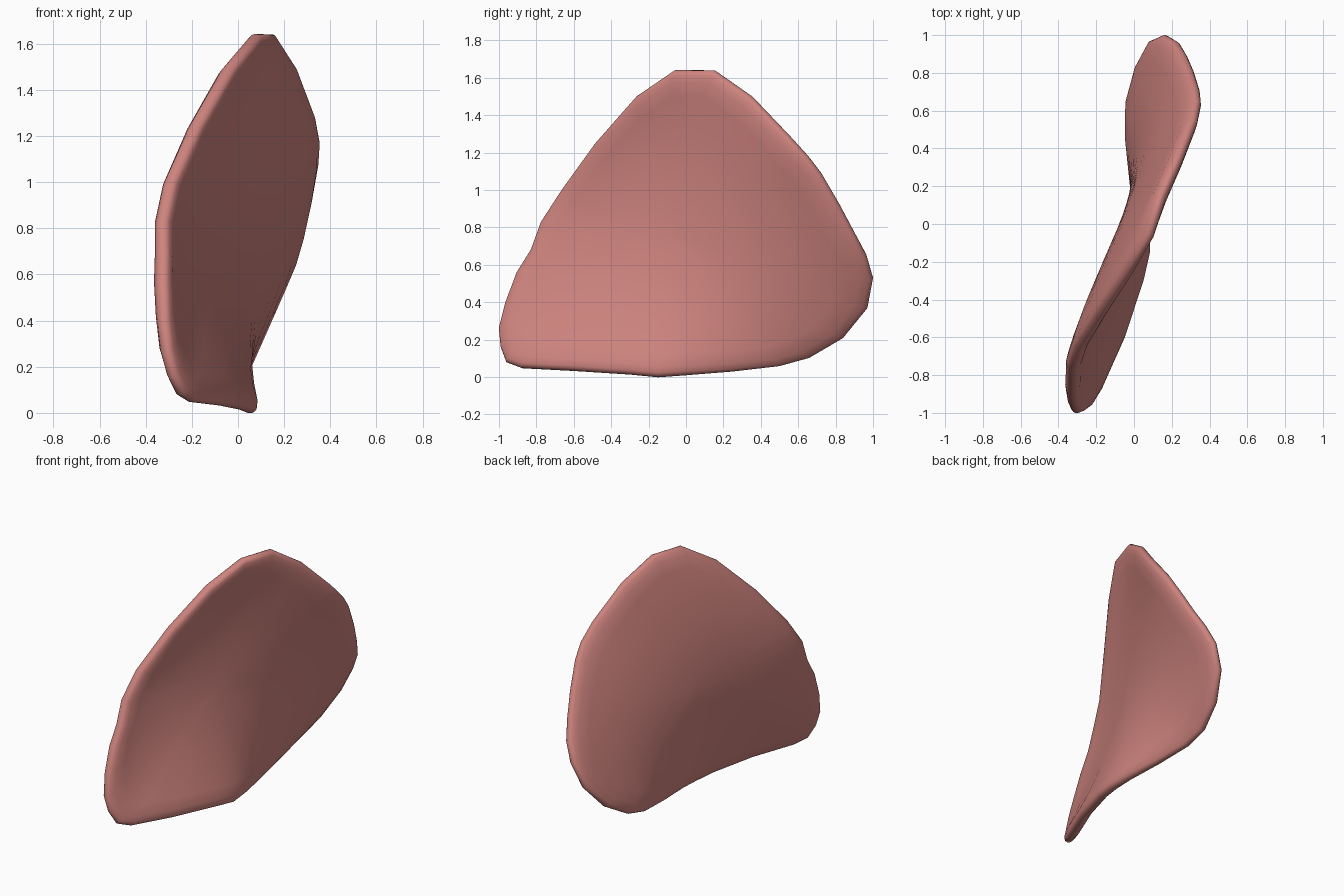
import bpy
import bmesh
import math
from mathutils import Vector

cube = bpy.data.objects.get("Cube")
if cube:
    bpy.data.objects.remove(cube, do_unlink=True)

# Rim of the twisted shell, running from the crest over the back to the front
RIM = [Vector(p) for p in (
    (.085, -.06, 1.64), (.15, .15, 1.64), (.24, .35, 1.5), (.32, .55, 1.29),
    (.34, .65, 1.18), (.332, .72, 1.09), (.3, .82, .92), (.265, .9, .77),
    (.225, .965, .65), (.165, 1, .53), (.095, .97, .37), (.025, .84, .21),
    (-.025, .66, .105), (-.025, .5, .06), (.01, .25, .03), (.05, 0, .01),
    (.06, -.15, 0), (.025, -.3, .015), (-.07, -.6, .035), (-.195, -.88, .05),
    (-.245, -.96, .08), (-.285, -.99, .16), (-.31, -1, .26),
    (-.325, -.965, .4), (-.33, -.905, .56), (-.33, -.83, .68),
    (-.33, -.775, .83), (-.295, -.665, 1.0), (-.18, -.485, 1.25),
    (-.035, -.265, 1.5),
)]
CENTRE = Vector((0, -.1, .75))
RINGS = (.12, .25, .38, .5, .62, .74, .85, .94)
DISH = .08
COUNT = len(RIM)


def rim_blend(point):
    """Smoothly carry the sideways twist of the rim into the interior."""
    spokes = [(r.yz - point.yz) for r in RIM]
    halves = [math.tan(abs(spokes[i].angle(spokes[(i + 1) % COUNT])) / 2)
              for i in range(COUNT)]
    weights = [(halves[i - 1] + halves[i]) / spokes[i].length for i in range(COUNT)]
    return sum(w * r.x for w, r in zip(weights, RIM)) / sum(weights)


def interior(rim_point, t):
    """The hollow is deepest toward the upper front of the shell."""
    co = CENTRE.lerp(rim_point, t)
    depth = .5 - co.y + .8 * (co.z - CENTRE.z)
    co.x = rim_blend(co) - DISH * depth * (1 - t * t)
    return co


def make_sheet(name):
    """Concentric rings from a dished centre out to the rim."""
    bm = bmesh.new()
    hub = bm.verts.new(interior(CENTRE, 0))
    rings = [[bm.verts.new(interior(p, t)) for p in RIM] for t in RINGS]
    rings.append([bm.verts.new(p) for p in RIM])
    for i in range(COUNT):
        j = (i + 1) % COUNT
        bm.faces.new((hub, rings[0][i], rings[0][j]))
        for inner, outer in zip(rings, rings[1:]):
            bm.faces.new((inner[i], outer[i], outer[j], inner[j]))
    bmesh.ops.recalc_face_normals(bm, faces=bm.faces)
    mesh = bpy.data.meshes.new(name)
    bm.to_mesh(mesh)
    bm.free()
    obj = bpy.data.objects.new(name, mesh)
    bpy.context.collection.objects.link(obj)
    return obj


shell = make_sheet("curved_shell")

# Thickness that tapers toward the rim
total = len(shell.data.vertices)
taper = shell.vertex_groups.new(name="taper")
taper.add(list(range(total)), 1, 'REPLACE')
taper.add(list(range(total - COUNT, total)), .55, 'REPLACE')
solid = shell.modifiers.new("thickness", 'SOLIDIFY')
solid.thickness = .08
solid.offset = 0
solid.vertex_group = "taper"

# Softened rim
bevel = shell.modifiers.new("soft_rim", 'BEVEL')
bevel.width = .02
bevel.segments = 3
bevel.limit_method = 'ANGLE'
bevel.angle_limit = .8

# Salmon pink colour
pink = bpy.data.materials.new("salmon_pink")
pink.use_nodes = True
colour = (.62, .23, .21, 1)
pink.diffuse_color = colour
pink.node_tree.nodes["Principled BSDF"].inputs["Base Color"].default_value = colour
shell.data.materials.append(pink)

shell.data.polygons.foreach_set("use_smooth", [True] * len(shell.data.polygons))
